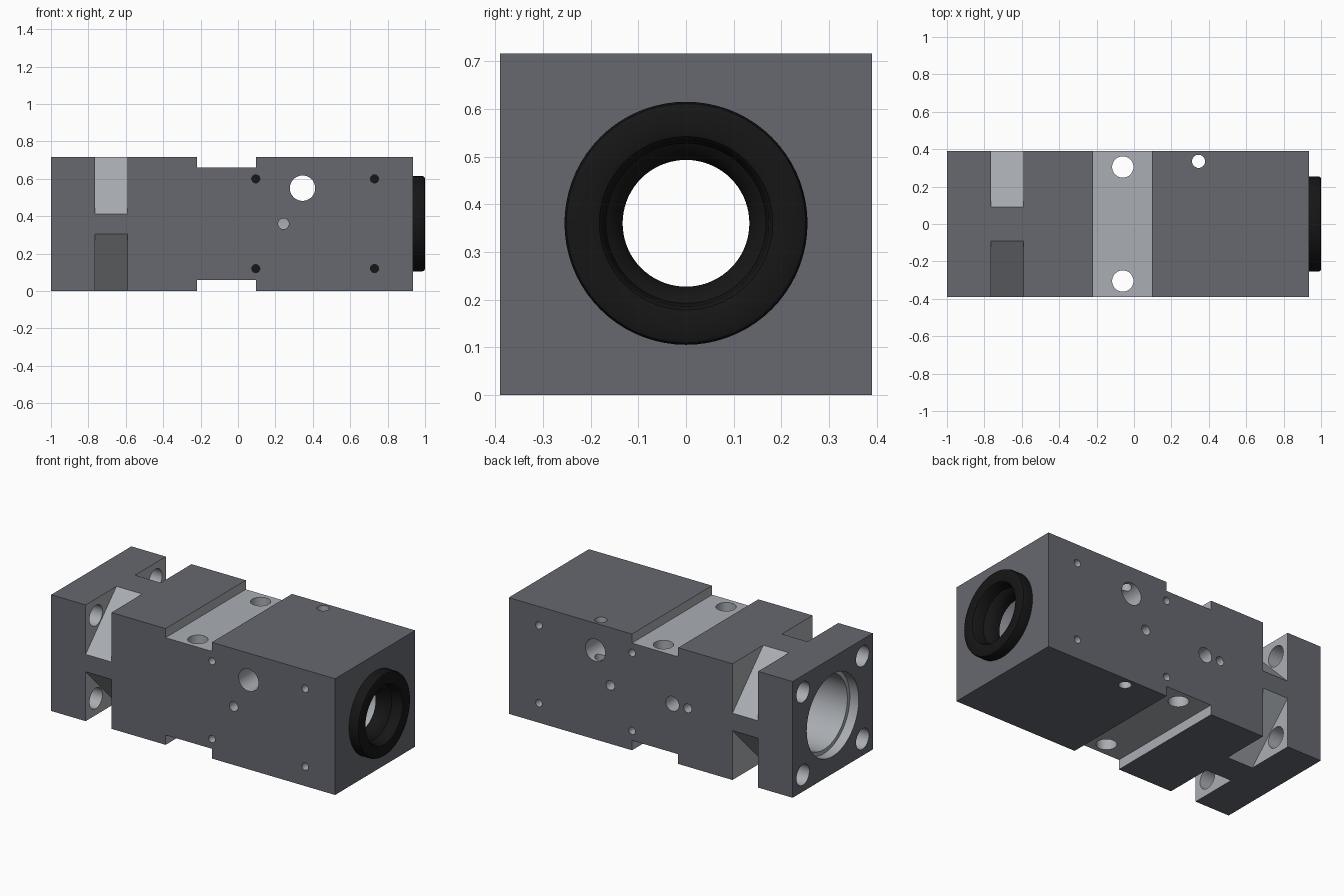
import bpy, bmesh
from math import cos, sin, pi
from mathutils import Matrix, Vector

if "Cube" in bpy.data.objects:
    bpy.data.objects.remove(bpy.data.objects["Cube"])

HY, H = 0.39, 0.716          # half depth and height of the block
ZC = 0.36                    # height of the bore axis


def material(name, value):
    m = bpy.data.materials.new(name)
    m.diffuse_color = (*value, 1)
    m.use_nodes = True
    m.node_tree.nodes["Principled BSDF"].inputs["Base Color"].default_value = m.diffuse_color
    return m


MATS = [material("dark_casting", (0.135, 0.14, 0.16)),
        material("machined_metal", (0.40, 0.42, 0.45)),
        material("black_rubber", (0.008, 0.008, 0.008))]


def finish(bm, name, mat, cap_mat=None):
    bmesh.ops.recalc_face_normals(bm, faces=bm.faces)
    for f in bm.faces:
        f.material_index = cap_mat if cap_mat is not None and len(f.verts) > 4 else mat
    me = bpy.data.meshes.new(name)
    bm.to_mesh(me)
    bm.free()
    for m in MATS:
        me.materials.append(m)
    ob = bpy.data.objects.new(name, me)
    bpy.context.collection.objects.link(ob)
    return ob


def box(name, x0, x1, y0, y1, z0, z1, mat):
    bm = bmesh.new()
    bmesh.ops.create_cube(bm, size=1)
    for v in bm.verts:
        v.co = ((x0 + x1) / 2 + v.co.x * (x1 - x0),
                (y0 + y1) / 2 + v.co.y * (y1 - y0),
                (z0 + z1) / 2 + v.co.z * (z1 - z0))
    return finish(bm, name, mat)


def lathe(name, profile, origin, axis="X", mat=1, loop=False, segs=48, cap_mat=None):
    """Revolve (distance along axis, radius) points around an axis through origin."""
    rot = {"X": Matrix.Identity(3), "Y": Matrix.Rotation(pi / 2, 3, "Z"),
           "Z": Matrix.Rotation(-pi / 2, 3, "Y")}[axis]
    bm = bmesh.new()
    rings = [[bm.verts.new(rot @ Vector((d, r * cos(2 * pi * i / segs), r * sin(2 * pi * i / segs)))
                           + Vector(origin)) for i in range(segs)] for d, r in profile]
    pairs = list(zip(rings, rings[1:])) + ([(rings[-1], rings[0])] if loop else [])
    for a, b in pairs:
        for i in range(segs):
            j = (i + 1) % segs
            bm.faces.new((a[i], a[j], b[j], b[i]))
    if not loop:
        bm.faces.new(rings[0])
        bm.faces.new(rings[-1])
    return finish(bm, name, mat, cap_mat)


def cut(target, cutter):
    cutter.hide_render = True
    mod = target.modifiers.new("cut", "BOOLEAN")
    mod.operation, mod.solver, mod.object = "DIFFERENCE", "EXACT", cutter
    bpy.context.view_layer.objects.active = target
    bpy.ops.object.modifier_apply(modifier=mod.name)
    bpy.data.objects.remove(cutter, do_unlink=True)


def smooth(ob):
    bpy.ops.object.select_all(action="DESELECT")
    ob.select_set(True)
    bpy.context.view_layer.objects.active = ob
    bpy.ops.object.shade_smooth_by_angle(angle=0.6)


# Main block
body = box("cylinder_body", -1, 0.935, -HY, HY, 0, H, 0)

# Locating grooves across top and bottom
for z0, z1 in ((0.66, 0.9), (-0.2, 0.06)):
    cut(body, box("groove_cutter", -0.22, 0.095, -0.6, 0.6, z0, z1, 1))

# Diagonal corner slots behind the mounting flange, with bolt holes
for sy in (-1, 1):
    for sz in (-1, 1):
        bm = bmesh.new()
        tri = [(0.49, -0.048), (0.49, 0.46), (-0.01, 0.46)]
        ends = [[bm.verts.new((x, sy * y, H / 2 + sz * z)) for y, z in tri] for x in (-0.765, -0.59)]
        for e in ends:
            bm.faces.new(e)
        for i in range(3):
            j = (i + 1) % 3
            bm.faces.new((ends[0][i], ends[0][j], ends[1][j], ends[1][i]))
        cut(body, finish(bm, "slot_cutter", 1))
        cut(body, lathe("bolt_cutter", [(-1.1, 0.063), (-0.7, 0.063)],
                        (0, sy * 0.29, H / 2 + sz * 0.255), segs=32))

# Stepped main bore
cut(body, lathe("bore_cutter", [(-1.1, 0.253), (-0.94, 0.253), (-0.94, 0.228), (0.84, 0.228),
                                (0.84, 0.17), (1.1, 0.17)], (0, 0, ZC), segs=72))

# Vertical through holes
for x, y, r in ((-0.06, 0.305, 0.057), (-0.06, -0.305, 0.057), (0.345, 0.335, 0.035)):
    cut(body, lathe("vertical_cutter", [(-0.2, r), (0.9, r)], (x, y, 0), "Z", segs=32))

# Cross hole right through, then side ports (x, z, radius, y from, y to)
ports = [(0.345, 0.55, 0.068, -0.6, 0.6), (0.243, ZC, 0.029, -0.6, -0.15),
         (0.243, ZC, 0.029, 0.27, 0.6), (-0.18, ZC, 0.045, 0.15, 0.6),
         (-0.284, ZC, 0.027, 0.27, 0.6)]
for x, z, r, y0, y1 in ports:
    cut(body, lathe("port_cutter", [(y0, r), (y1, r)], (x, 0, z), "Y", segs=32))

# Small blind screw holes on both sides
for x in (0.095, 0.73):
    for z in (0.12, 0.6):
        for y0, y1 in ((-0.6, -0.28), (0.28, 0.6)):
            cut(body, lathe("screw_cutter", [(y0, 0.022), (y1, 0.022)], (x, 0, z), "Y",
                            segs=20, cap_mat=2))
smooth(body)

# Black rod guide ring on the right end
ring = lathe("rod_guide_ring", [(0.93, 0.255), (0.985, 0.255), (0.996, 0.251), (1.0, 0.242),
                                (1.0, 0.195), (0.996, 0.182), (0.985, 0.174), (0.93, 0.168),
                                (0.92, 0.155), (0.90, 0.14), (0.88, 0.133), (0.845, 0.133),
                                (0.845, 0.169), (0.93, 0.169)],
             (0, 0, ZC), mat=2, loop=True, segs=72)
smooth(ring)
